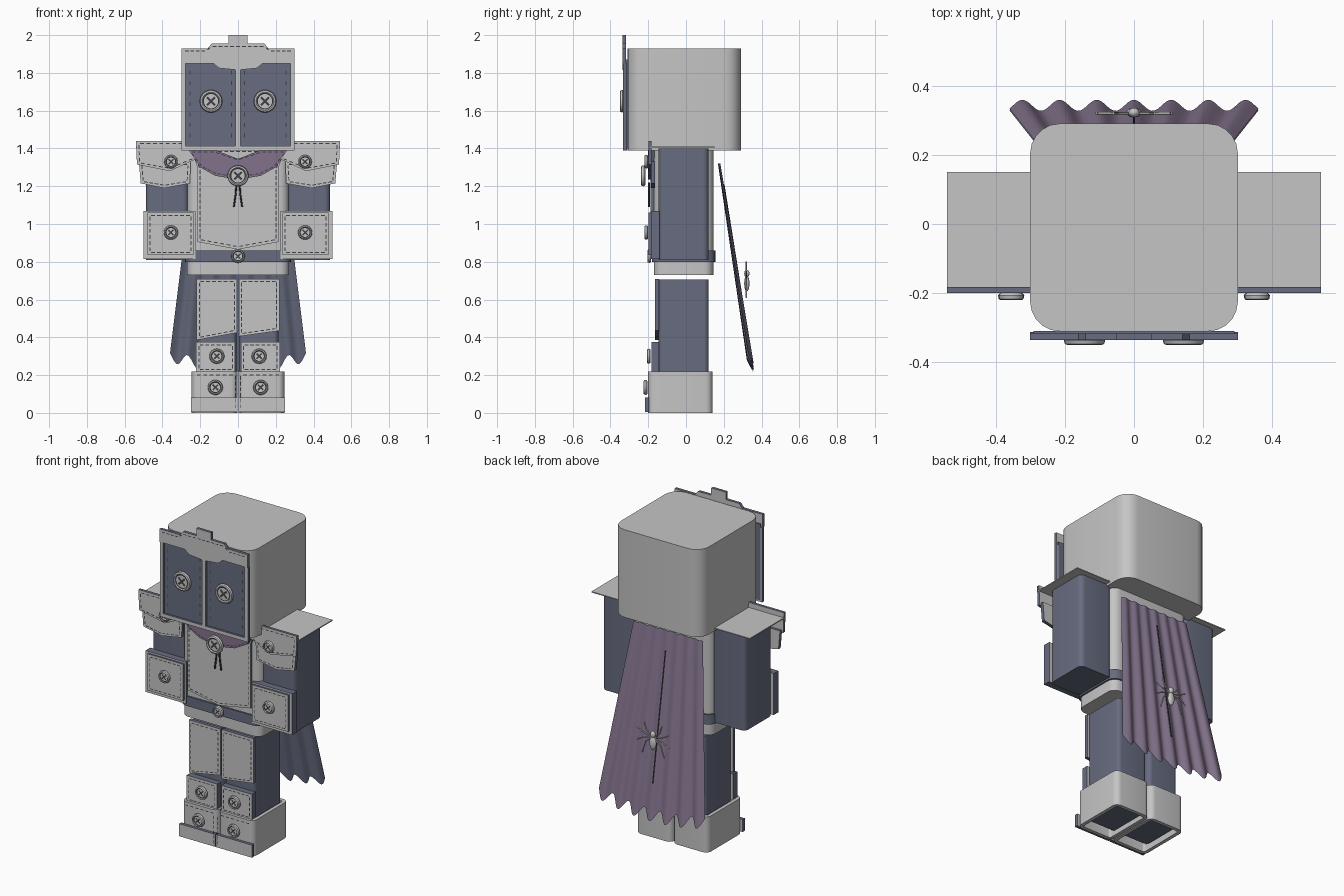
import bpy, bmesh, math
from mathutils import Vector, Matrix

if "Cube" in bpy.data.objects:
    bpy.data.objects.remove(bpy.data.objects["Cube"])

def material(name, c):
    m = bpy.data.materials.new(name)
    m.diffuse_color = (*c, 1)
    m.use_nodes = True
    m.node_tree.nodes["Principled BSDF"].inputs["Base Color"].default_value = m.diffuse_color
    return m

GRAY = material("pale gray", (0.56, 0.56, 0.56))
BLUE = material("slate blue", (0.135, 0.15, 0.215))
PURPLE = material("dusty purple", (0.225, 0.17, 0.26))
THREAD = material("dark thread", (0.05, 0.05, 0.06))

def finish(name, bm, *mats, smooth=False, recalc=True):
    if recalc:
        bmesh.ops.recalc_face_normals(bm, faces=bm.faces[:])
    me = bpy.data.meshes.new(name)
    bm.to_mesh(me)
    bm.free()
    for m in mats:
        me.materials.append(m)
    ob = bpy.data.objects.new(name, me)
    bpy.context.collection.objects.link(ob)
    if smooth:
        bpy.ops.object.select_all(action='DESELECT')
        bpy.context.view_layer.objects.active = ob
        ob.select_set(True)
        bpy.ops.object.shade_smooth_by_angle(angle=math.radians(35))
    return ob

def rounded(x0, x1, y0, y1, r, n=5):
    out = []
    for cx, cy, a in ((x1-r, y1-r, 0), (x0+r, y1-r, 90), (x0+r, y0+r, 180), (x1-r, y0+r, 270)):
        for i in range(n + 1):
            t = math.radians(a + 90 * i / n)
            out.append((cx + r * math.cos(t), cy + r * math.sin(t)))
    return out

def loft(bm, loops, cyclic=False):
    rings = [[bm.verts.new(p) for p in l] for l in loops]
    n = len(rings[0])
    for a, b in zip(rings, rings[1:] + (rings[:1] if cyclic else [])):
        for i in range(n):
            bm.faces.new((a[i], a[(i+1) % n], b[(i+1) % n], b[i]))
    return rings

def block(name, x0, x1, y0, y1, z0, z1, r, mat, smooth=True):
    bm = bmesh.new()
    o = rounded(x0, x1, y0, y1, r)
    a, b = loft(bm, [[(x, y, z) for x, y in o] for z in (z0, z1)])
    bm.faces.new(a)
    bm.faces.new(b)
    return finish(name, bm, mat, smooth=smooth)

def shell(name, x0, x1, y0, y1, z0, z1, r, t, mat):
    bm = bmesh.new()
    o = rounded(x0, x1, y0, y1, r)
    i = rounded(x0+t, x1-t, y0+t, y1-t, max(r-t, 0.008))
    loft(bm, [[(x, y, z) for x, y in l] for l, z in ((o, z0), (o, z1), (i, z1), (i, z0))], True)
    return finish(name, bm, mat, smooth=True)

stitches = bmesh.new()

def dash(x, z, dx, dz, y, length, width):
    d = Vector((dx, 0, dz)).normalized() * length / 2
    n = Vector((-d.z, 0, d.x)).normalized() * width / 2
    p = Vector((x, y, z))
    stitches.faces.new([stitches.verts.new(q) for q in (p-d-n, p+d-n, p+d+n, p-d+n)])

def sew(pts, y, closed=True, step=0.032):
    for a, b in zip(pts, pts[1:] + (pts[:1] if closed else [])):
        dx, dz = b[0]-a[0], b[1]-a[1]
        k = max(1, round(math.hypot(dx, dz) / step))
        for i in range(k):
            t = (i + 0.5) / k
            dash(a[0]+dx*t, a[1]+dz*t, dx, dz, y, 0.02, 0.005)

# flat leather panel with dark cut edges and a sewn border
def panel(name, pts, y0, y1, mat=GRAY, side=1, seam=True):
    pts = [(x * side, z) for x, z in pts]
    bm = bmesh.new()
    a, b = loft(bm, [[(x, y, z) for x, z in pts] for y in (y0, y1)])
    for f in bm.faces:
        f.material_index = 1
    bm.faces.new(a)
    bm.faces.new(b)
    if seam:
        xs, zs = [p[0] for p in pts], [p[1] for p in pts]
        cx, cz = (min(xs)+max(xs))/2, (min(zs)+max(zs))/2
        kx, kz = 1-0.03/(max(xs)-min(xs)), 1-0.03/(max(zs)-min(zs))
        sew([(cx+(x-cx)*kx, cz+(z-cz)*kz) for x, z in pts], y0 - 0.0015)
    return finish(name, bm, mat, BLUE)

def rect(x0, x1, z0, z1):
    return [(x0, z0), (x1, z0), (x1, z1), (x0, z1)]

# round button with raised rim and crossed thread
def button(name, x, z, y, r, t=0.02):
    bm = bmesh.new()
    prof = [(r*.85, 0), (r, t*.3), (r*.94, t*.85), (r*.8, t), (r*.66, t*.6), (r*.1, t*.6)]
    rings = loft(bm, [[(x+q*math.cos(i*math.pi/12), y-h, z+q*math.sin(i*math.pi/12))
                       for i in range(24)] for q, h in prof])
    bm.faces.new(rings[0])
    bm.faces.new(rings[-1])
    finish(name, bm, GRAY, smooth=True)
    for s in (1, -1):
        dash(x, z, 1, s, y - t*.6 - 0.003, r*1.0, r*.2)
    for i in range(16):
        a = i * math.pi / 8
        dash(x+r*.66*math.cos(a), z+r*.66*math.sin(a), -math.sin(a), math.cos(a), y-t*.6-.004, r*.28, .004)

def wire(name, paths, radius, mat):
    cu = bpy.data.curves.new(name, 'CURVE')
    cu.dimensions = '3D'
    cu.bevel_depth, cu.bevel_resolution, cu.use_fill_caps = radius, 1, True
    for path in paths:
        sp = cu.splines.new('POLY')
        sp.points.add(len(path) - 1)
        for p, c in zip(sp.points, path):
            p.co = (*c, 1)
    cu.materials.append(mat)
    ob = bpy.data.objects.new(name, cu)
    bpy.context.collection.objects.link(ob)

# head and mask
block("head", -.30, .30, -.31, .29, 1.39, 1.93, .085, GRAY)
panel("mask_backing", rect(-.29, .29, 1.40, 1.87), -.319, -.309, BLUE, seam=False)
brow = [(0, 1.815), (.10, 1.825), (.13, 1.85), (.30, 1.85), (.30, 1.93), (.16, 1.93),
        (.14, 1.955), (.05, 1.955), (.05, 2.0)]
panel("mask_brow", brow + [(-x, z) for x, z in brow[:0:-1]], -.335, -.317, seam=False)
sew([(-.285, 1.915), (-.17, 1.915), (-.14, 1.94), (.14, 1.94), (.17, 1.915), (.285, 1.915)], -.337, False)
panel("mask_nose_strip", rect(-.013, .013, 1.41, 1.83), -.333, -.317, seam=False)
panel("mask_chin_strip", rect(-.30, .30, 1.39, 1.412), -.332, -.312, seam=False)

# torso, belt and chest
block("torso", -.27, .27, -.17, .145, .73, 1.405, .05, GRAY)
shell("belt", -.28, .28, -.18, .155, .80, .86, .055, .02, BLUE)
chest = [(0, .865), (.215, .905), (.215, 1.3), (.25, 1.40)]
panel("chest_panel", chest + [(-x, z) for x, z in chest[:0:-1]], -.187, -.168)
collar = [(0, 1.345), (.13, 1.395), (.265, 1.395), (.20, 1.30), (.12, 1.255), (0, 1.235)]
panel("collar", collar + [(-x, z) for x, z in collar[-2:0:-1]], -.202, -.186, PURPLE)
button("collar_button", 0, 1.255, -.215, .056, .024)
wire("collar_laces", [[(s*.008, -.195, 1.22), (s*.012, -.195, 1.16), (s*.022, -.195, 1.09)]
                      for s in (1, -1)], .005, THREAD)
button("belt_button", 0, .83, -.185, .036)

for s, tag in ((1, "right"), (-1, "left")):
    def both(a, b):
        return (min(a*s, b*s), max(a*s, b*s))
    # mask side details
    panel("mask_side_strip_"+tag, rect(.279, .30, 1.39, 1.85), -.333, -.312, side=s, seam=False)
    for x in (.035, .255):
        sew([(x*s, 1.44), (x*s, 1.83)], -.3205, False, .06)
    button("eye_button_"+tag, s*.143, 1.65, -.33, .06)
    # arm
    block("arm_"+tag, *both(.262, .488), -.145, .12, .81, 1.40, .03, BLUE)
    panel("shoulder_top_"+tag, rect(.24, .54, 1.403, 1.409), -.187, .15, side=s, seam=False).data.materials[1] = GRAY
    panel("shoulder_lower_"+tag, [(.255, 1.215), (.39, 1.19), (.515, 1.215), (.525, 1.33), (.25, 1.33)],
          -.186, -.165, side=s)
    panel("shoulder_upper_"+tag, [(.22, 1.345), (.36, 1.28), (.535, 1.315), (.54, 1.44), (.24, 1.44)],
          -.199, -.182, side=s)
    button("shoulder_button_"+tag, s*.355, 1.33, -.20, .036)
    panel("gauntlet_base_"+tag, rect(.225, .50, .815, 1.07), -.186, -.14, side=s, seam=False)
    panel("gauntlet_front_"+tag, rect(.235, .48, .835, 1.06), -.198, -.184, side=s)
    button("gauntlet_button_"+tag, s*.355, .955, -.20, .038)
    # leg
    block("leg_"+tag, *both(.008, .215), -.145, .12, .03, .705, .025, BLUE)
    panel("thigh_panel_"+tag, [(.004, .405 if s > 0 else .425), (.22, .435 if s > 0 else .385),
                               (.22, .71), (.004, .71)], -.165, -.143, side=s)
    panel("knee_panel_"+tag, rect(.015, .222, .215, .375), -.183, -.143, side=s)
    button("knee_button_"+tag, s*.112, .30, -.187, .04)
    # boot
    shell("boot_"+tag, *both(.003, .245), -.20, .14, 0, .22, .035, .022, GRAY)
    panel("boot_toe_"+tag, rect(.003, .248, .005, .082), -.218, -.197, side=s, seam=False)
    sew([(s*.02, .20), (s*.225, .20)], -.202, False)
    sew([(s*.012, .02), (s*.012, .2)], -.2195, False)
    button("boot_button_"+tag, s*.12, .135, -.205, .04)

# cape: outer and lining sheets with fluted folds
NU, NV = 84, 12
def cape_point(u, v, off=0):
    k = 2*u - 1
    wave = math.cos(math.pi * 6.7 * k)
    bottom = .248 + .05*k*k - .03*wave
    return ((.235 + .125*v)*k, .175 + .165*v + (.004 + .012*v)*wave + off, 1.32*(1-v) + bottom*v)

bm = bmesh.new()
for layer, off in ((0, .003), (1, -.002)):
    g = [[bm.verts.new(cape_point(i/NU, j/NV, off)) for i in range(NU+1)] for j in range(NV+1)]
    for j in range(NV):
        for i in range(NU):
            q = [g[j][i], g[j][i+1], g[j+1][i+1], g[j+1][i]]
            f = bm.faces.new(q if layer == 0 else q[::-1])
            f.material_index = layer
finish("cape", bm, PURPLE, BLUE, smooth=True, recalc=False)
wire("cape_seam", [[cape_point(.5, .1 + .07*i, .004) for i in range(11)]], .0035, THREAD)

# spider brooch on the cape
bm = bmesh.new()
for z, sx, sz in ((.685, .022, .042), (.738, .016, .02)):
    bmesh.ops.create_uvsphere(bm, u_segments=16, v_segments=10, radius=1,
        matrix=Matrix.Translation((0, .322, z)) @ Matrix.Diagonal((sx, .014, sz, 1)))
finish("spider_body", bm, GRAY, smooth=True)
wire("spider_legs", [[(0, .32, .715), (s*a, .32, b), (s*c, .32, d)] for s in (1, -1)
     for a, b, c, d in ((.045, .755, .06, .80), (.065, .735, .105, .755),
                        (.065, .705, .11, .68), (.05, .685, .075, .61))], .004, GRAY)

finish("stitching", stitches, THREAD, recalc=False)
